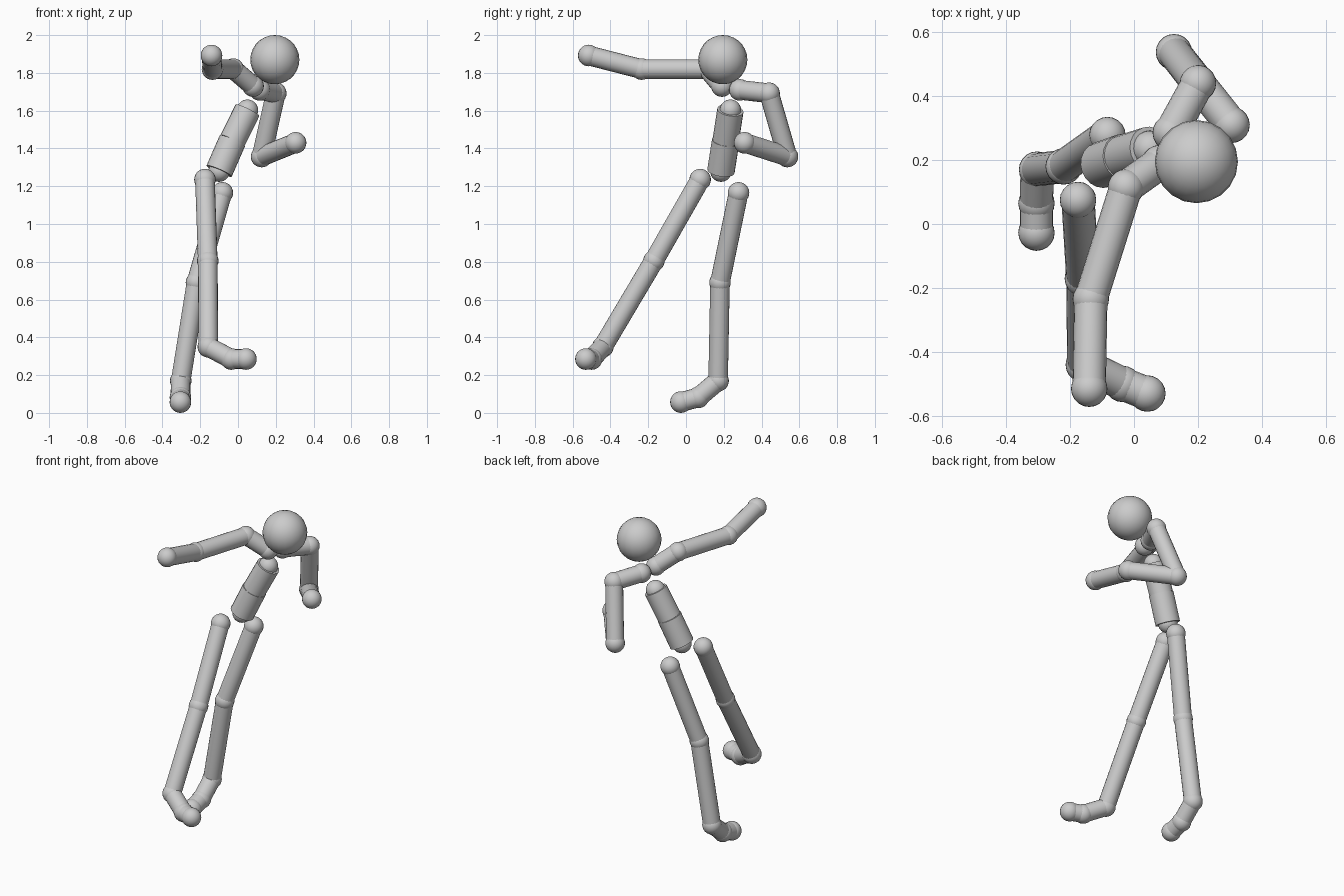
import bpy
from mathutils import Vector

if "Cube" in bpy.data.objects:
    bpy.data.objects.remove(bpy.data.objects["Cube"])

grey = bpy.data.materials.new("plain_grey")
grey.diffuse_color = (0.6, 0.6, 0.6, 1)
grey.use_nodes = True
grey.node_tree.nodes["Principled BSDF"].inputs["Base Color"].default_value = grey.diffuse_color


def finish(name):
    ob = bpy.context.object
    ob.name = name
    ob.data.materials.append(grey)
    bpy.ops.object.shade_smooth_by_angle()
    return ob


def ball(name, pos, r):
    bpy.ops.mesh.primitive_uv_sphere_add(segments=20, ring_count=14, radius=r, location=pos)
    return finish(name)


def bone(name, a, b, r):
    a, b = Vector(a), Vector(b)
    bpy.ops.mesh.primitive_cylinder_add(vertices=20, radius=r, depth=(b - a).length,
                                        location=(a + b) / 2)
    ob = finish(name)
    ob.rotation_euler = (b - a).to_track_quat('Z', 'Y').to_euler()


def chain(name, joints, bones, ball_r=0.057, radii=(0.052, 0.052, 0.052, 0.052)):
    """Row of ball joints with a cylinder between each pair."""
    for i, p in enumerate(joints):
        ball(f"{name}_joint_{i + 1}", p, ball_r)
    for part, a, b, r in zip(bones, joints, joints[1:], radii):
        bone(f"{name}_{part}", a, b, r)


# Head
ball("head", (0.195, 0.195, 1.87), 0.13)

# Torso, top to bottom
chain("torso", [(0.05, 0.235, 1.602), (-0.03, 0.21, 1.44), (-0.10, 0.185, 1.28)],
      ["chest", "belly"], radii=(0.07, 0.073))

# Arms, from collar to hand
arm = ["collar", "upper_arm", "forearm"]
chain("reaching_arm", [(0.08, 0.19, 1.73), (-0.025, 0.115, 1.82),
                       (-0.135, -0.235, 1.82), (-0.14, -0.515, 1.892)], arm)
chain("bent_arm", [(0.115, 0.285, 1.71), (0.2, 0.44, 1.692),
                   (0.125, 0.537, 1.357), (0.305, 0.31, 1.43)], arm)

# Legs, from hip to toe
leg = ["thigh", "shin", "foot", "toe"]
chain("raised_leg", [(-0.175, 0.075, 1.235), (-0.16, -0.17, 0.805), (-0.157, -0.44, 0.35),
                     (-0.035, -0.5, 0.285), (0.042, -0.53, 0.285)], leg)
chain("standing_leg", [(-0.083, 0.278, 1.165), (-0.22, 0.18, 0.69), (-0.303, 0.17, 0.17),
                       (-0.305, 0.065, 0.082), (-0.305, -0.027, 0.057)], leg)
